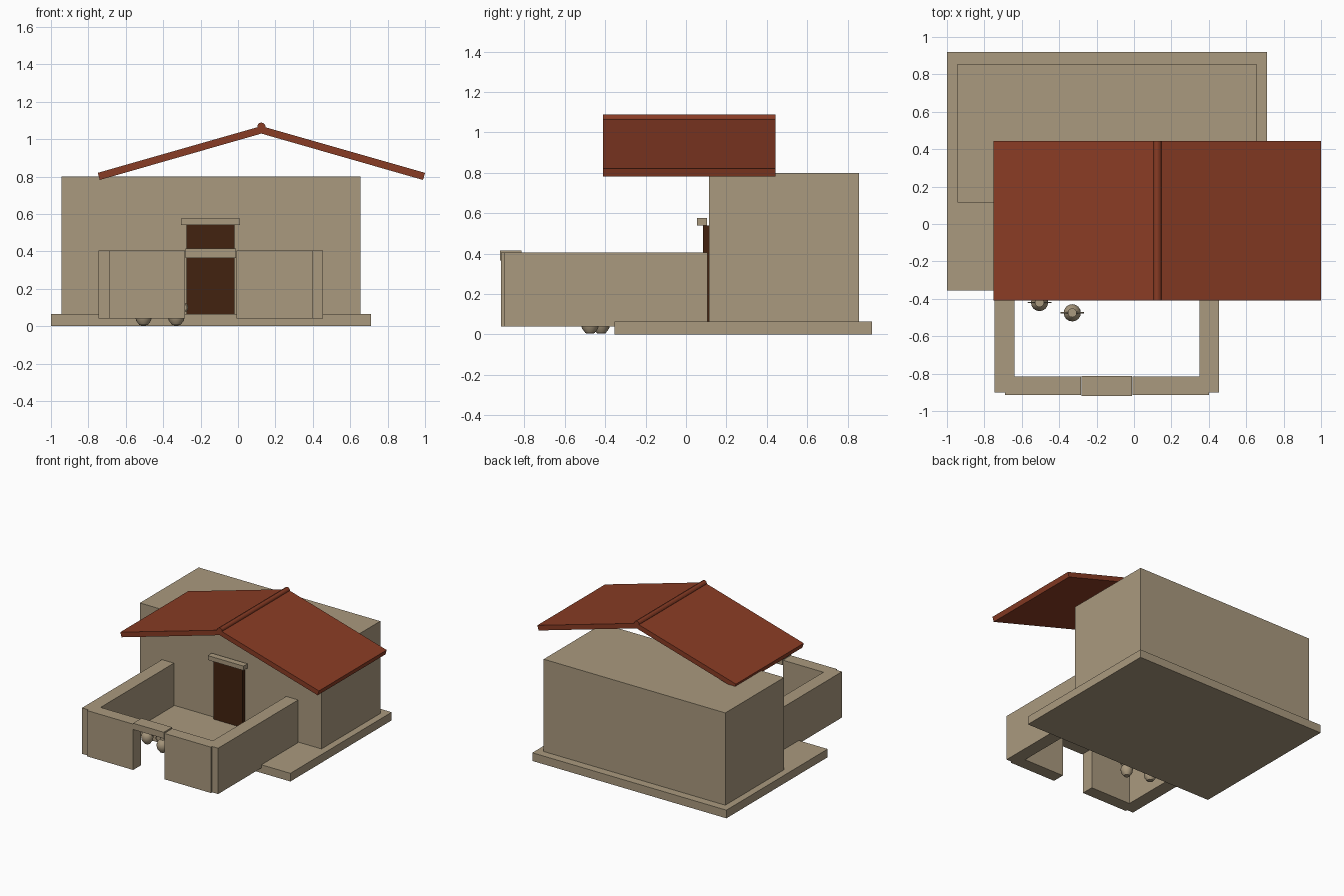
import bpy, bmesh, math
from mathutils import Matrix

cube = bpy.data.objects.get("Cube")
if cube:
    bpy.data.objects.remove(cube, do_unlink=True)


def material(name, rgb):
    m = bpy.data.materials.new(name)
    m.use_nodes = True
    m.diffuse_color = (*rgb, 1)
    m.node_tree.nodes["Principled BSDF"].inputs["Base Color"].default_value = (*rgb, 1)
    return m


PLASTER = material("tan plaster", (0.40, 0.32, 0.21))
TILE = material("red roof tile", (0.25, 0.045, 0.018))
WOOD = material("dark door wood", (0.055, 0.016, 0.005))


def finish(name, bm, mat):
    bmesh.ops.recalc_face_normals(bm, faces=bm.faces[:])
    me = bpy.data.meshes.new(name)
    bm.to_mesh(me)
    bm.free()
    me.materials.append(mat)
    ob = bpy.data.objects.new(name, me)
    bpy.context.collection.objects.link(ob)
    return ob


def box(name, x, y, z, mat=PLASTER):
    """Box from (min, max) ranges along each axis."""
    bm = bmesh.new()
    bmesh.ops.create_cube(bm, size=1)
    for v in bm.verts:
        v.co = [r[0] if c < 0 else r[1] for c, r in zip(v.co, (x, y, z))]
    return finish(name, bm, mat)


def prism(name, profile, y, mat):
    """Extrude an (x, z) profile along y."""
    bm = bmesh.new()
    face = bm.faces.new([bm.verts.new((px, y[0], pz)) for px, pz in profile])
    new = bmesh.ops.extrude_face_region(bm, geom=[face])["geom"]
    bmesh.ops.translate(bm, vec=(0, y[1] - y[0], 0),
                        verts=[g for g in new if isinstance(g, bmesh.types.BMVert)])
    return finish(name, bm, mat)


def smooth(ob):
    bpy.ops.object.select_all(action="DESELECT")
    ob.select_set(True)
    bpy.context.view_layer.objects.active = ob
    bpy.ops.object.shade_smooth_by_angle()


# Ground slab and house
box("base_slab", (-1, 0.71), (-0.355, 0.92), (0, 0.065))
box("house_block", (-0.945, 0.655), (0.115, 0.855), (0.065, 0.8))

# Doorway
box("door", (-0.275, -0.02), (0.085, 0.12), (0.065, 0.54), WOOD)
box("door_lintel", (-0.305, 0.01), (0.055, 0.105), (0.54, 0.575))

# Courtyard walls and gate
WALL_Z = (0.04, 0.405)
box("right_courtyard_wall", (-0.745, -0.64), (-0.9, 0.107), WALL_Z)
box("left_courtyard_wall", (0.35, 0.455), (-0.9, 0.107), WALL_Z)
box("right_front_wall", (-0.69, -0.283), (-0.915, -0.815), WALL_Z)
box("left_front_wall", (-0.008, 0.402), (-0.915, -0.815), WALL_Z)
box("gate_lintel", (-0.28, -0.01), (-0.92, -0.814), (0.365, 0.415))

# Gabled roof with a round ridge cap
RIDGE_X, ROOF_Y = 0.125, (-0.41, 0.443)
for side, name in ((-1, "right_roof_slope"), (1, "left_roof_slope")):
    shape = [(0, 1.07), (0.875, 0.82), (0.864, 0.782), (0, 1.03)]
    prism(name, [(RIDGE_X + side * px, pz) for px, pz in shape], ROOF_Y, TILE)
cap = [(RIDGE_X + 0.022 * math.cos(a), 1.067 + 0.022 * math.sin(a))
       for a in (math.tau * i / 12 for i in range(12))]
smooth(prism("ridge_cap", cap, ROOF_Y, TILE))

# Two-handled pots in the courtyard
POT = [(0, 0.004), (0.022, 0.006), (0.04, 0.03), (0.046, 0.06), (0.038, 0.085),
       (0.02, 0.105), (0.018, 0.125), (0.024, 0.14), (0, 0.14)]


def pot(name, x, y):
    bm = bmesh.new()
    verts = [bm.verts.new((r, 0, z)) for r, z in POT]
    edges = [bm.edges.new(pair) for pair in zip(verts, verts[1:])]
    bmesh.ops.spin(bm, geom=verts + edges, axis=(0, 0, 1), cent=(0, 0, 0),
                   angle=math.tau, steps=16, use_merge=True)
    bmesh.ops.remove_doubles(bm, verts=bm.verts[:], dist=0.0005)
    bmesh.ops.translate(bm, verts=bm.verts[:], vec=(x, y, 0))
    smooth(finish(name, bm, PLASTER))
    # Thin ring handle on each side
    for side, label in ((-1, "right"), (1, "left")):
        bpy.ops.mesh.primitive_torus_add(
            major_segments=12, minor_segments=6, major_radius=0.022, minor_radius=0.004,
            location=(x + side * 0.038, y, 0.1), rotation=(math.pi / 2, 0, 0))
        ring = bpy.context.object
        ring.name = f"{name}_{label}_handle"
        ring.data.materials.append(PLASTER)
        smooth(ring)


pot("back_pot", -0.505, -0.42)
pot("front_pot", -0.33, -0.475)
